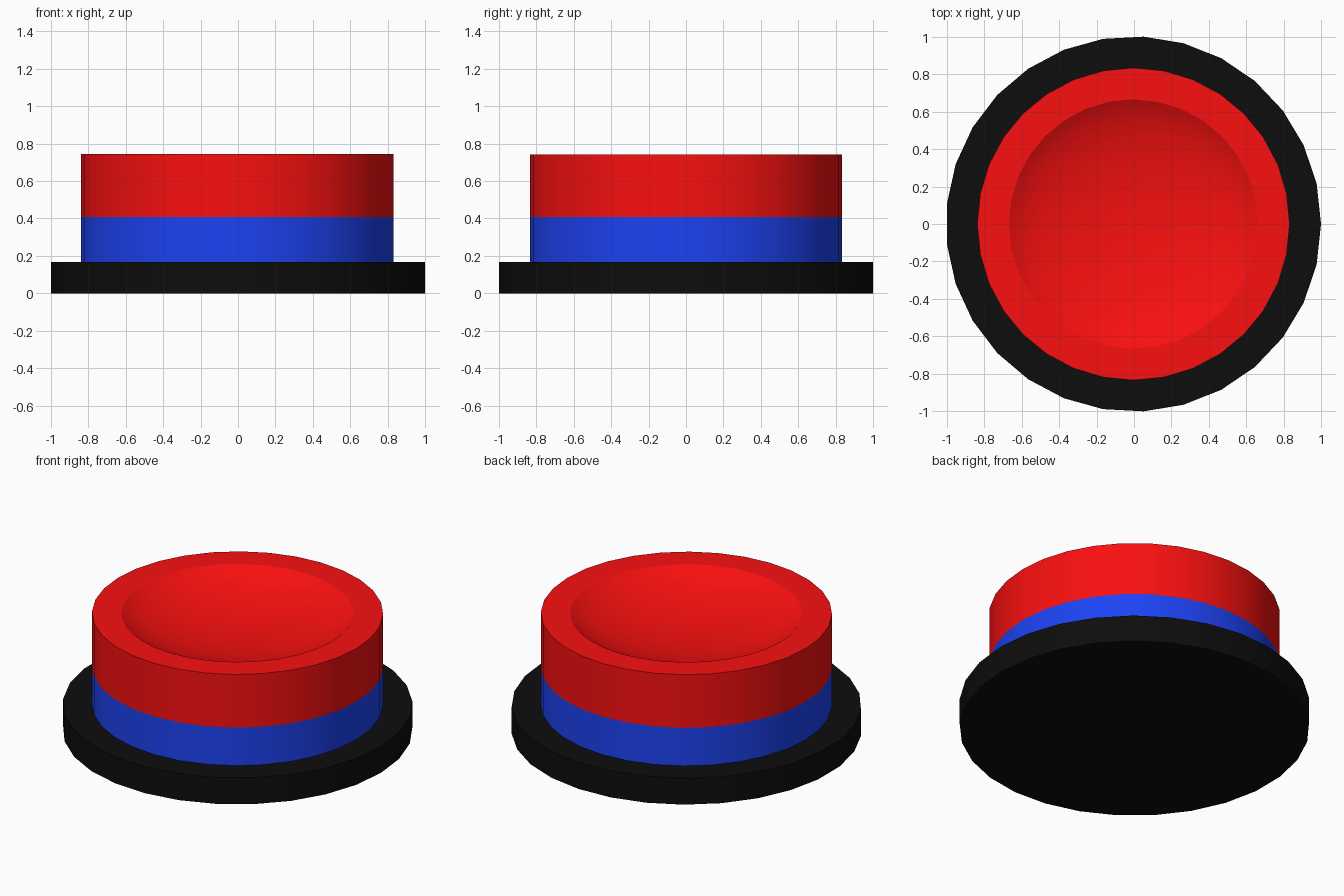
import bpy, bmesh, math

if "Cube" in bpy.data.objects:
    bpy.data.objects.remove(bpy.data.objects["Cube"])

CX = -0.003   # odd-sided base is centred by its bounding box


def material(name, rgb):
    m = bpy.data.materials.new(name)
    m.diffuse_color = (*rgb, 1)
    m.use_nodes = True
    m.node_tree.nodes["Principled BSDF"].inputs["Base Color"].default_value = m.diffuse_color
    return m


def lathe(name, profile, sides, mat):
    """Spin (radius, z) points round z; zero radius makes a pole."""
    bm = bmesh.new()
    rings = []
    for r, z in profile:
        n = 1 if r == 0 else sides
        rings.append([bm.verts.new((CX + r * math.cos(2 * math.pi * i / sides),
                                    r * math.sin(2 * math.pi * i / sides), z)) for i in range(n)])
    for a, b in zip(rings, rings[1:]):
        for i in range(sides):
            j = (i + 1) % sides
            quad = [a[i % len(a)], a[j % len(a)], b[j % len(b)], b[i % len(b)]]
            bm.faces.new(list(dict.fromkeys(quad)))
    bmesh.ops.recalc_face_normals(bm, faces=bm.faces)
    me = bpy.data.meshes.new(name)
    bm.to_mesh(me)
    bm.free()
    me.materials.append(mat)
    ob = bpy.data.objects.new(name, me)
    bpy.context.collection.objects.link(ob)
    bpy.ops.object.select_all(action='DESELECT')
    ob.select_set(True)
    bpy.context.view_layer.objects.active = ob
    bpy.ops.object.shade_smooth_by_angle(angle=math.radians(25))
    return ob


black = material("black", (0.004, 0.004, 0.004))
blue = material("blue", (0.012, 0.056, 0.9))
red = material("red", (0.95, 0.005, 0.005))

# 29-sided base plate
lathe("base_plate", [(0, 0), (1.0015, 0), (1.0015, 0.167), (0, 0.167)], 29, black)

# Blue collar round the lower part of the button
lathe("blue_collar", [(0, 0.167), (0.834, 0.167), (0.834, 0.407), (0, 0.407)], 32, blue)

# Red button with a shallow dish (part of a flattened ellipsoid) in its top
R, TOP, A, C, STEPS = 0.665, 0.743, 0.739, 0.25, 12
rim = math.asin(R / A)
dish = [(A * math.sin(t), TOP - C * (math.cos(t) - math.cos(rim)))
        for t in (rim * (STEPS - k) / STEPS for k in range(STEPS))]
bottom = TOP - C * (1 - math.cos(rim))
lathe("red_button", [(0, 0.407), (0.834, 0.407), (0.834, TOP)], 32, red)
lathe("button_rim", [(0.834, TOP), (R, TOP)], 32, red)
lathe("button_dish", dish + [(0, bottom)], 64, red)
